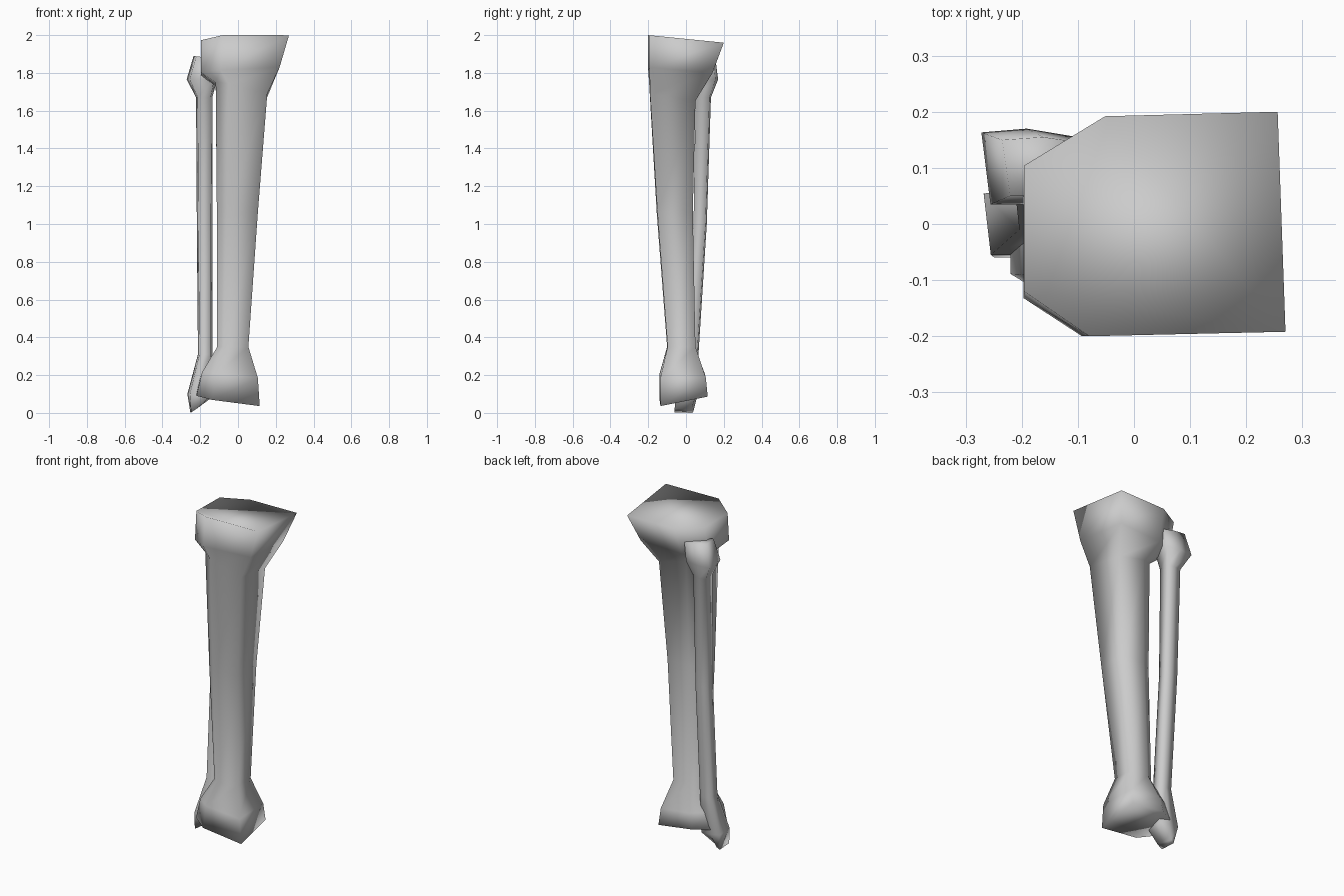
import bpy, bmesh

if "Cube" in bpy.data.objects:
    bpy.data.objects.remove(bpy.data.objects["Cube"])


def loft(name, profile, rings):
    """Skin a unit profile through rings: x0, x1, y0, y1, z, rise to right, rise to back."""
    bm = bmesh.new()
    loops = []
    for x0, x1, y0, y1, z, dx, dy in rings:
        loops.append([bm.verts.new((x0 + (x1 - x0) * u, y0 + (y1 - y0) * v, z + dx * u + dy * v))
                      for u, v in profile])
    n = len(profile)
    for a, b in zip(loops, loops[1:]):
        for i in range(n):
            j = (i + 1) % n
            bm.faces.new((a[i], a[j], b[j], b[i]))
    bm.faces.new(loops[0][::-1])
    bm.faces.new(loops[-1])
    bmesh.ops.recalc_face_normals(bm, faces=bm.faces)
    for f in bm.faces:
        f.smooth = True
    mesh = bpy.data.meshes.new(name)
    bm.to_mesh(mesh)
    bm.free()
    ob = bpy.data.objects.new(name, mesh)
    bpy.context.collection.objects.link(ob)
    return ob


# Shin bone: six-sided, squared on the inner side, chamfered on the outer side
shin_profile = [(.25, 0), (1, .02), (.97, 1), (.31, .98), (0, .76), (0, .2)]
shin = loft("shin_bone", shin_profile, [
    (-.22, .115, -.14, .115, .08, -.045, .05),
    (-.19, .105, -.14, .105, .215, -.03, 0),
    (-.11, .055, -.10, .05, .35, 0, 0),
    (-.112, .105, -.155, .036, 1.06, 0, 0),
    (-.118, .155, -.195, .05, 1.76, -.07, -.04),
    (-.197, .22, -.20, .14, 1.81, .02, -.03),
    (-.196, .27, -.20, .20, 2.0, 0, -.04),
])
# Outer rim of the plateau dips slightly at the front
shin.data.vertices[6 * 6 + 5].co.z = 1.973

# Calf bone: slim five-sided shaft with swollen head and pointed ankle
calf_profile = [(.1, 0), (.9, 0), (1, .9), (.5, 1), (0, .95)]
loft("calf_bone", calf_profile, [
    (-.252, -.215, -.06, .04, 0, .025, 0),
    (-.268, -.14, -.055, .06, .10, -.02, 0),
    (-.212, -.135, -.01, .066, .31, 0, 0),
    (-.218, -.136, .04, .11, 1.0, 0, 0),
    (-.222, -.136, .05, .132, 1.67, 0, 0),
    (-.272, -.11, .035, .17, 1.765, 0, 0),
    (-.235, -.09, .05, .155, 1.89, -.02, 0),
])
